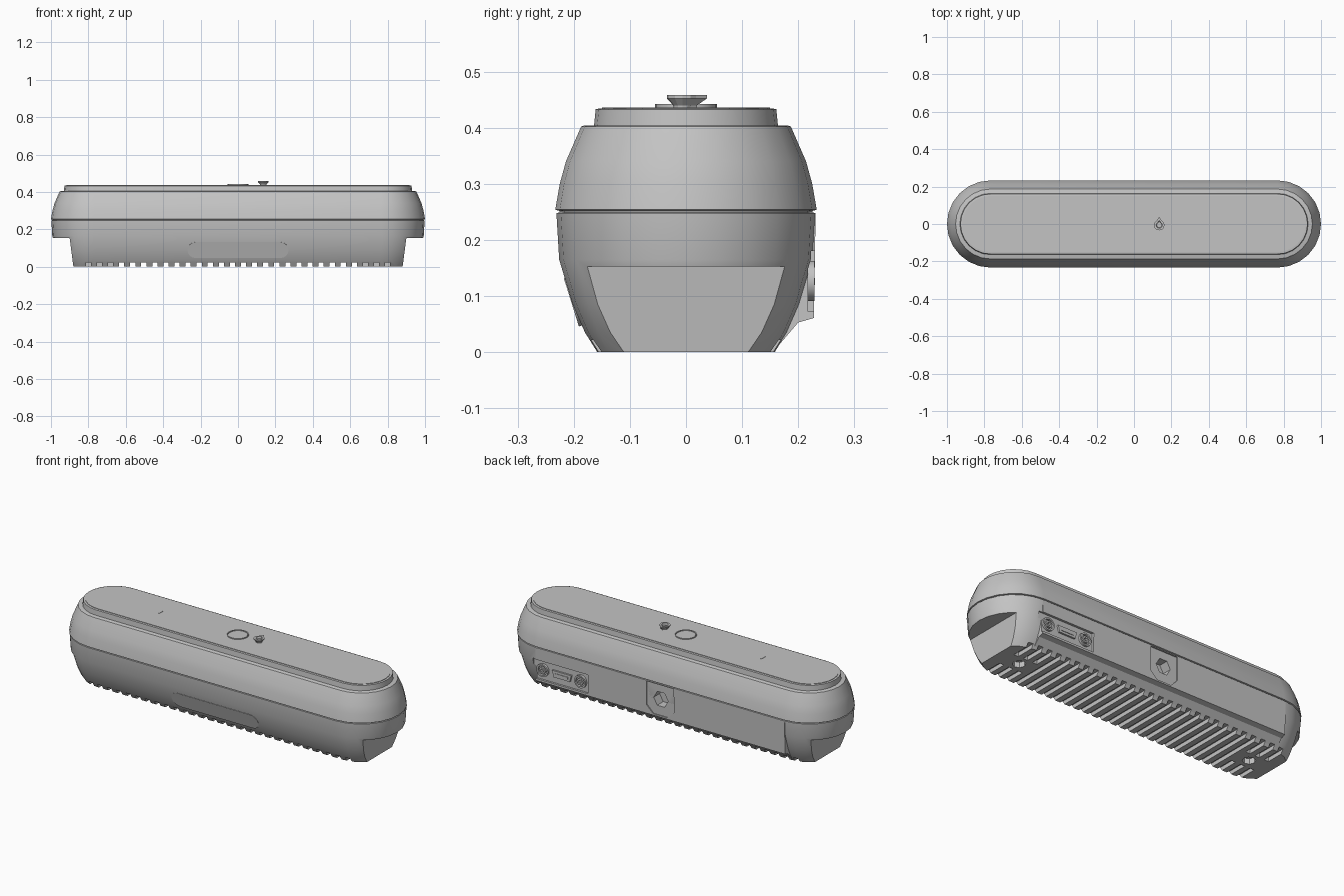
import bpy
import bmesh
from math import sin, cos, pi, tau, atan2
from mathutils import Matrix, Vector

if "Cube" in bpy.data.objects:
    bpy.data.objects.remove(bpy.data.objects["Cube"], do_unlink=True)

GREY = (0.55, 0.55, 0.55, 1)
grey = bpy.data.materials.new("mid grey")
grey.use_nodes = True
grey.diffuse_color = GREY
grey.node_tree.nodes["Principled BSDF"].inputs["Base Color"].default_value = GREY

CENTRE = 0.767   # x of the centre of each rounded end

# Axis mappings for prisms: (u, v, depth) to x, y, z
ALONG_X = lambda u, v, d: (d, u, v)
ALONG_Y = lambda u, v, d: (u, d, v)
ALONG_Z = lambda u, v, d: (u, v, d)


def stadium(radius, centre=CENTRE, segs=12):
    """Outline of a long shape with two round ends."""
    right = [(centre + radius * cos(a), radius * sin(a))
             for a in (-pi / 2 + pi * i / segs for i in range(segs + 1))]
    return right + [(-x, -y) for x, y in right]


def circle(x, y, radius, sides):
    return [(x + radius * cos(tau * i / sides), y + radius * sin(tau * i / sides))
            for i in range(sides)]


def rect(u0, u1, v0, v1):
    return [(u0, v0), (u1, v0), (u1, v1), (u0, v1)]


def loft(bm, rings):
    """Join closed rings of points into a capped solid."""
    rows = [[bm.verts.new(p) for p in ring] for ring in rings]
    n = len(rows[0])
    for a, b in zip(rows, rows[1:]):
        for i in range(n):
            j = (i + 1) % n
            bm.faces.new((a[i], a[j], b[j], b[i]))
    bm.faces.new(rows[0][::-1])
    bm.faces.new(rows[-1])


def prism(bm, outline, mapping, lo, hi):
    loft(bm, [[mapping(u, v, d) for u, v in outline] for d in (lo, hi)])


def finish(name, bm, smooth=True):
    bmesh.ops.recalc_face_normals(bm, faces=bm.faces)
    mesh = bpy.data.meshes.new(name)
    bm.to_mesh(mesh)
    bm.free()
    mesh.materials.append(grey)
    obj = bpy.data.objects.new(name, mesh)
    bpy.context.collection.objects.link(obj)
    if smooth:
        shade(obj)
    return obj


def select(obj):
    bpy.ops.object.select_all(action='DESELECT')
    obj.select_set(True)
    bpy.context.view_layer.objects.active = obj


def shade(obj):
    select(obj)
    bpy.ops.object.shade_smooth_by_angle(angle=0.5)


def shell(name, profile):
    bm = bmesh.new()
    loft(bm, [[(x, y, z) for x, y in stadium(r)] for r, z in profile])
    return finish(name, bm)


def ring(bm, x, y, z, outer, inner, mapping, lo, hi, sides=16):
    """Flat tube around a point, made from two circles."""
    c = (x, z) if mapping is ALONG_Y else (x, y)
    loops = [[bm.verts.new(mapping(u, v, d)) for u, v in circle(*c, r, sides)]
             for r, d in ((inner, lo), (outer, lo), (outer, hi), (inner, hi))]
    for k in range(4):
        a, b = loops[k], loops[(k + 1) % 4]
        for i in range(sides):
            j = (i + 1) % sides
            bm.faces.new((a[i], a[j], b[j], b[i]))


# Main housing: lower tub, upper shell and raised lid
lower = shell("lower_housing", [(0.158, 0), (0.18, 0.035), (0.202, 0.085),
                                (0.226, 0.165), (0.231, 0.248), (0.225, 0.249), (0.225, 0.254)])
shell("upper_housing", [(0.226, 0.252), (0.233, 0.254), (0.225, 0.30), (0.214, 0.34),
                        (0.187, 0.402), (0.182, 0.404)])
shell("lid_step", [(0.164, 0.403), (0.161, 0.433), (0.156, 0.434)])
shell("lid_panel", [(0.150, 0.432), (0.150, 0.4365)])

# Flat wall across the back
bm = bmesh.new()
prism(bm, [(0.1, 0.247), (0.231, 0.247), (0.228, 0.061), (0.2, 0.053), (0.165, 0.012), (0.1, 0.03)],
      ALONG_X, -0.775, 0.775)
wall = finish("back_wall", bm, smooth=False)

# Cutter: undercuts at both ends and the cooling slots underneath
bm = bmesh.new()
for s in (-1, 1):
    prism(bm, [(s * 0.9, 0.153), (s * 1.2, 0.153), (s * 1.2, -0.1), (s * 0.867, -0.1)],
          ALONG_Y, -0.4, 0.4)
SLOTS = 28
for i in range(SLOTS):
    x = -0.8 + 1.6 * i / (SLOTS - 1)
    spans = [(-0.3, 0.3)] if abs(x) < 0.67 else [(-0.3, -0.055), (0.055, 0.3)]
    for y0, y1 in spans:
        prism(bm, rect(x - 0.014, x + 0.014, y0, y1), ALONG_Z, -0.05, 0.022)
slot_cutter = finish("slot_cutter", bm, smooth=False)

# Cutter: shallow connector recess and the shield-shaped recess
bm = bmesh.new()
prism(bm, rect(0.45, 0.795, 0.073, 0.18), ALONG_Y, 0.217, 0.3)
prism(bm, [(-0.085, 0.243), (-0.085, 0.11), (-0.045, 0.07), (0.045, 0.07),
           (0.085, 0.11), (0.085, 0.243)], ALONG_Y, 0.223, 0.3)
recess_cutter = finish("recess_cutter", bm, smooth=False)

# Cutter: hexagonal socket at the back and mounting holes underneath
bm = bmesh.new()
prism(bm, circle(0, 0.16, 0.045, 6), ALONG_Y, 0.17, 0.3)
for s in (-1, 1):
    prism(bm, circle(s * 0.735, 0, 0.034, 8), ALONG_Z, -0.05, 0.03)
hole_cutter = finish("hole_cutter", bm, smooth=False)

for cutter in (slot_cutter, recess_cutter, hole_cutter):
    cutter.hide_render = True
    for target in (lower, wall):
        mod = target.modifiers.new("cut", 'BOOLEAN')
        mod.operation = 'DIFFERENCE'
        mod.solver = 'EXACT'
        mod.object = cutter
        select(target)
        bpy.ops.object.modifier_apply(modifier=mod.name)
    bpy.data.objects.remove(cutter, do_unlink=True)
shade(lower)
shade(wall)

# Connector block and its two threaded posts
bm = bmesh.new()
prism(bm, [(0.555, 0.145), (0.565, 0.108), (0.665, 0.108), (0.675, 0.145)], ALONG_Y, 0.21, 0.227)
prism(bm, rect(0.575, 0.655, 0.12, 0.132), ALONG_Y, 0.22, 0.23)
finish("connector_block", bm, smooth=False)
for x, side in ((0.5, "right"), (0.735, "left")):
    bm = bmesh.new()
    ring(bm, x, 0, 0.127, 0.036, 0.027, ALONG_Y, 0.21, 0.229)
    ring(bm, x, 0, 0.127, 0.02, 0.01, ALONG_Y, 0.21, 0.229, 6)
    finish(side + "_connector_post", bm)

# Pill-shaped grip plate on the front, tilted to lie along the shell
bm = bmesh.new()
prism(bm, stadium(0.045, 0.225, 8), ALONG_Z, -0.006, 0.004)
grip = finish("front_grip_plate", bm)
low, high = Vector((0, -0.187, 0.047)), Vector((0, -0.214, 0.133))
rise = high - low
grip.matrix_world = (Matrix.Translation((low + high) / 2)
                     @ Matrix.Rotation(atan2(rise.z, rise.y), 4, 'X'))

# Round button, its rim and a small mark on the lid
bm = bmesh.new()
prism(bm, circle(0, 0, 0.048, 24), ALONG_Z, 0.43, 0.439)
finish("lid_button", bm)
bm = bmesh.new()
ring(bm, 0, 0, 0, 0.055, 0.05, ALONG_Z, 0.43, 0.442, 24)
finish("lid_button_rim", bm)
bm = bmesh.new()
prism(bm, rect(-0.482, -0.477, -0.018, 0.018), ALONG_Z, 0.43, 0.438)
finish("lid_mark", bm, smooth=False)

# Flared teardrop pin beside the button
drop = circle(0, 0, 0.028, 12)
drop[3] = (0, 0.043)
bm = bmesh.new()
loft(bm, [[(0.135 + x * k, -0.006 + y * k, z) for x, y in drop]
          for k, z in ((0.55, 0.43), (0.6, 0.44), (1, 0.452), (1, 0.458), (0.6, 0.458), (0.5, 0.448))])
finish("lid_pin", bm, smooth=False)
